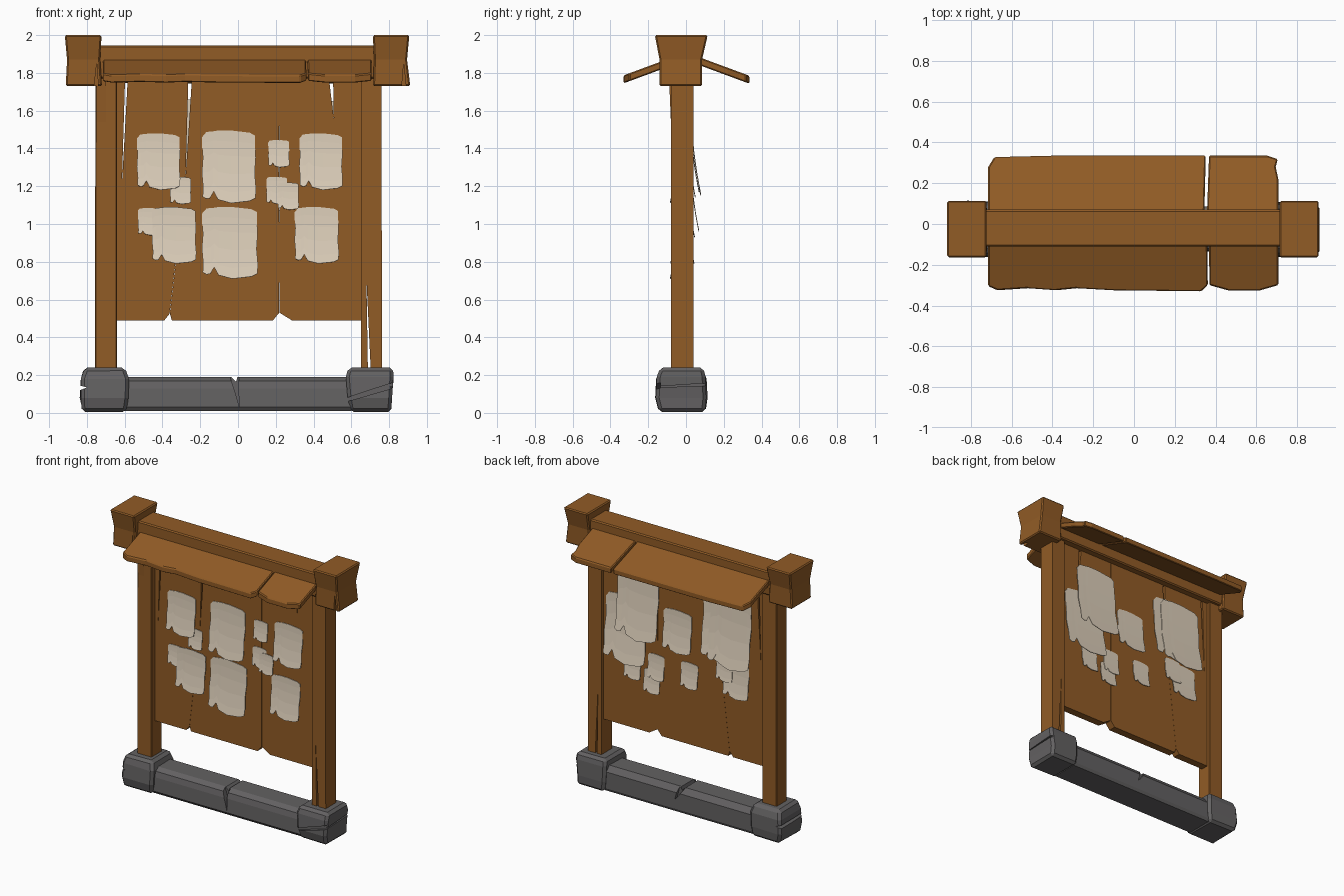
import bpy, bmesh, math, random
from mathutils import Vector, Matrix

random.seed(4)

def material(name, rgb):
    m = bpy.data.materials.new(name)
    m.diffuse_color = (*rgb, 1)
    return m

WOOD = material("brown wood", (0.285, 0.106, 0.019))
STONE = material("grey stone", (0.125, 0.120, 0.122))
PAPER = material("aged paper", (0.72, 0.62, 0.49))

def finish(name, bm, mat, bevel=0.0):
    bmesh.ops.recalc_face_normals(bm, faces=bm.faces[:])
    me = bpy.data.meshes.new(name)
    bm.to_mesh(me)
    bm.free()
    me.materials.append(mat)
    ob = bpy.data.objects.new(name, me)
    bpy.context.collection.objects.link(ob)
    if bevel:
        b = ob.modifiers.new("bevel", 'BEVEL')
        b.width, b.segments, b.limit_method = bevel, 1, 'ANGLE'
        b.angle_limit = math.radians(35)
    return ob

def prism(name, pts, to3d, d0, d1, mat, bevel=0.0):
    """Extrude a 2D outline; to3d(a, b, d) places each point."""
    bm = bmesh.new()
    n = len(pts)
    lo = [bm.verts.new(to3d(a, b, d0)) for a, b in pts]
    hi = [bm.verts.new(to3d(a, b, d1)) for a, b in pts]
    bm.faces.new(lo)
    bm.faces.new(hi[::-1])
    for i in range(n):
        j = (i + 1) % n
        bm.faces.new((lo[i], lo[j], hi[j], hi[i]))
    return finish(name, bm, mat, bevel)

def front(a, b, d):      # outline in x/z, depth along y
    return (a, d, b)

def side(a, b, d):       # outline in y/z, length along x
    return (d, a, b)

def loft(name, rings, mat, bevel=0.0, jitter=0.0):
    """Stack rectangles (x0, x1, y0, y1, z) into a solid block."""
    bm = bmesh.new()
    j = lambda: random.uniform(-jitter, jitter)
    loops = [[bm.verts.new((x + j(), y + j(), z)) for x, y in
              ((x0, y0), (x1, y0), (x1, y1), (x0, y1))] for x0, x1, y0, y1, z in rings]
    bm.faces.new(loops[0])
    bm.faces.new(loops[-1])
    for a, b in zip(loops, loops[1:]):
        for i in range(4):
            k = (i + 1) % 4
            bm.faces.new((a[i], a[k], b[k], b[i]))
    return finish(name, bm, mat, bevel)

def carve(ob, pts, d0, d1, to3d=front):
    """Cut a crack with a wedge, then discard the wedge."""
    cut = prism("crack_cutter", pts, to3d, d0, d1, ob.data.materials[0])
    cut.hide_render = True
    m = ob.modifiers.new("crack", 'BOOLEAN')
    m.operation, m.object, m.solver = 'DIFFERENCE', cut, 'EXACT'
    bpy.context.view_layer.objects.active = ob
    for name in [q.name for q in ob.modifiers]:
        bpy.ops.object.modifier_apply(modifier=name)
    bpy.data.objects.remove(cut)

# Stone feet
left_foot = loft("left_foot", [(-0.825, -0.59, -0.14, 0.10, 0.005), (-0.835, -0.58, -0.16, 0.11, 0.08),
                               (-0.835, -0.58, -0.155, 0.105, 0.18), (-0.815, -0.60, -0.135, 0.09, 0.24)],
                 STONE, 0.018, 0.006)
carve(left_foot, [(-0.86, 0.15), (-0.86, 0.11), (-0.80, 0.135)], -0.3, 0.3)
right_foot = loft("right_foot", [(0.59, 0.81, -0.14, 0.10, 0.005), (0.58, 0.815, -0.16, 0.11, 0.08),
                                 (0.575, 0.825, -0.155, 0.105, 0.19), (0.585, 0.82, -0.135, 0.09, 0.24)],
                  STONE, 0.018, 0.005)
carve(right_foot, [(0.56, 0.055), (0.85, 0.14), (0.85, 0.17), (0.56, 0.075)], -0.3, -0.135)
carve(right_foot, [(-0.3, 0.13), (0.3, 0.15), (0.3, 0.17)], 0.805, 0.9, side)

# Stone sill between the feet
sill = prism("stone_sill", [(-0.12, 0.01), (0.075, 0.01), (0.085, 0.03), (0.085, 0.15), (0.055, 0.19),
                            (-0.085, 0.19), (-0.12, 0.17), (-0.13, 0.13), (-0.135, 0.03)],
             side, -0.60, 0.60, STONE)
carve(sill, [(-0.045, 0.2), (0.005, 0.2), (0.002, 0.12), (0.008, 0.03), (-0.015, 0.11)], -0.3, -0.09)
carve(sill, [(-0.045, 0.2), (0.0, 0.2), (-0.01, 0.165)], -0.3, 0.3)
carve(sill, [(-0.045, 0.2), (0.005, 0.2), (0.03, 0.1), (0.01, 0.12)], 0.06, 0.3)

# Posts; the right one is split at its foot
prism("left_post", [(-0.757, 0.2), (-0.64, 0.2), (-0.64, 1.78), (-0.755, 1.78)],
      front, -0.08, 0.04, WOOD, 0.005)
prism("right_post", [(0.652, 0.2), (0.688, 0.2), (0.68, 0.71), (0.704, 0.2), (0.762, 0.2),
                     (0.76, 1.78), (0.652, 1.78)], front, -0.08, 0.04, WOOD)
prism("left_post_splinter", [(-0.09, 1.78), (-0.075, 1.78), (-0.075, 1.42)],
      side, -0.75, -0.70, WOOD)

# Three board planks with cracks and chipped lower corners
planks = [
    [(-0.645, 0.49), (-0.39, 0.49), (-0.362, 0.525), (-0.277, 1.27), (-0.262, 1.80), (-0.582, 1.80),
     (-0.615, 1.20), (-0.597, 1.80), (-0.645, 1.80)],
    [(-0.361, 0.525), (-0.35, 0.49), (0.185, 0.49), (0.218, 0.53), (0.219, 0.95), (0.215, 1.35),
     (0.219, 1.55), (0.219, 1.80), (-0.242, 1.80), (-0.276, 1.27)],
    [(0.22, 0.53), (0.285, 0.49), (0.655, 0.49), (0.655, 1.80), (0.503, 1.80), (0.507, 1.56),
     (0.478, 1.80), (0.22, 1.80)]]
for i, pts in enumerate(planks):
    prism(f"board_plank_{i + 1}", pts, front, -0.04, 0.015, WOOD)

# Top beam and its end caps
loft("top_beam", [(-0.74, 0.74, -0.105, 0.065, 1.77), (-0.74, 0.74, -0.11, 0.07, 1.85),
                  (-0.74, 0.74, -0.11, 0.07, 1.945)], WOOD, 0.008)
left_cap = loft("left_cap", [(-0.912, -0.72, -0.14, 0.085, 1.73), (-0.905, -0.73, -0.14, 0.085, 1.87),
                             (-0.917, -0.722, -0.165, 0.115, 2.0)], WOOD, 0.008)
carve(left_cap, [(-0.765, 1.70), (-0.748, 1.85), (-0.738, 1.70)], -0.3, -0.09)
right_cap = loft("right_cap", [(0.715, 0.912, -0.14, 0.085, 1.73), (0.72, 0.895, -0.14, 0.085, 1.87),
                               (0.714, 0.907, -0.165, 0.115, 2.0)], WOOD, 0.008)
carve(right_cap, [(0.865, 1.70), (0.877, 1.85), (0.892, 1.70)], -0.3, -0.09)

# Sloping roof boards, outlined from above
def slope(a, b, d):
    return (a, b, 1.872 - 0.37 * (abs(b) - 0.1) + d)

roofs = {
    "front_roof_long": [(-0.715, -0.09), (0.36, -0.09), (0.362, -0.30), (0.33, -0.33), (-0.1, -0.325),
                        (-0.28, -0.315), (-0.38, -0.325), (-0.52, -0.315), (-0.67, -0.325), (-0.715, -0.305)],
    "front_roof_short": [(0.368, -0.09), (0.708, -0.09), (0.708, -0.30), (0.62, -0.325), (0.46, -0.325),
                         (0.37, -0.30)],
    "back_roof_long": [(-0.715, 0.05), (0.345, 0.05), (0.352, 0.335), (-0.4, 0.335), (-0.685, 0.328),
                       (-0.715, 0.28)],
    "back_roof_short": [(0.358, 0.05), (0.708, 0.05), (0.708, 0.22), (0.695, 0.28), (0.705, 0.318),
                        (0.655, 0.335), (0.368, 0.335)]}
for name, pts in roofs.items():
    prism(name, pts, slope, -0.042, 0, WOOD, 0.006)

# Torn paper notices: curled sheets with a ragged outline
U = [0, 0.08, 0.15, 0.22, 0.30, 0.55, 0.9, 1]
TOP = [0.09, 0.02, 0.015, 0.01, 0, 0, 0.03, 0.07]
BOTTOM = [0.09, 0.06, 0.07, 0.16, 0.05, 0, 0.03, 0.07]
ROWS = [(0, 0.0), (0.15, 0.0), (0.35, 0.015), (0.6, -0.005), (0.85, 0.02), (1, 0.01)]

def paper(name, x0, x1, z0, z1, layer, back):
    bm = bmesh.new()
    h, grid = z1 - z0, []
    for t, wob in ROWS:
        row = []
        for u, a, b in zip(U, TOP, BOTTOM):
            s = u + (wob if u in (0, 1) else 0)
            x = x1 - s * (x1 - x0) if back else x0 + s * (x1 - x0)
            v = a + t * (1 - b - a)
            off = 0.003 + layer * 0.007 + 0.105 * h * v * v
            row.append(bm.verts.new((x, 0.015 + off if back else -0.04 - off, z1 - h * v)))
        grid.append(row)
    for a, b in zip(grid, grid[1:]):
        for i in range(len(U) - 1):
            bm.faces.new((a[i], a[i + 1], b[i + 1], b[i]))
    ob = finish(name, bm, PAPER)
    s = ob.modifiers.new("thickness", 'SOLIDIFY')
    s.thickness, s.offset = 0.004, 0

front_papers = [(-0.535, -0.31, 1.18, 1.48, 0), (-0.19, 0.09, 1.11, 1.495, 0), (0.16, 0.27, 1.30, 1.445, 0),
                (0.325, 0.55, 1.18, 1.48, 0), (-0.36, -0.25, 1.105, 1.25, 1), (0.15, 0.26, 1.105, 1.25, 0),
                (0.21, 0.32, 1.075, 1.22, 1), (-0.53, -0.41, 0.94, 1.085, 0), (-0.455, -0.225, 0.79, 1.09, 1),
                (-0.19, 0.10, 0.71, 1.09, 0), (0.30, 0.53, 0.79, 1.09, 0)]
back_papers = [(0.20, 0.53, 1.16, 1.66, 1), (0.30, 0.63, 0.96, 1.44, 0), (-0.06, 0.165, 1.14, 1.44, 0),
               (-0.545, -0.215, 1.15, 1.66, 1), (-0.49, -0.155, 1.17, 1.66, 0), (0.35, 0.48, 0.85, 1.03, 0),
               (0.16, 0.29, 0.89, 1.075, 0), (0.19, 0.32, 0.79, 0.96, 1), (-0.11, 0.025, 0.90, 1.085, 0),
               (-0.39, -0.26, 1.03, 1.21, 0), (-0.52, -0.32, 0.93, 1.19, 0)]
for i, p in enumerate(front_papers):
    paper(f"front_paper_{i + 1}", *p, False)
for i, p in enumerate(back_papers):
    paper(f"back_paper_{i + 1}", *p, True)
